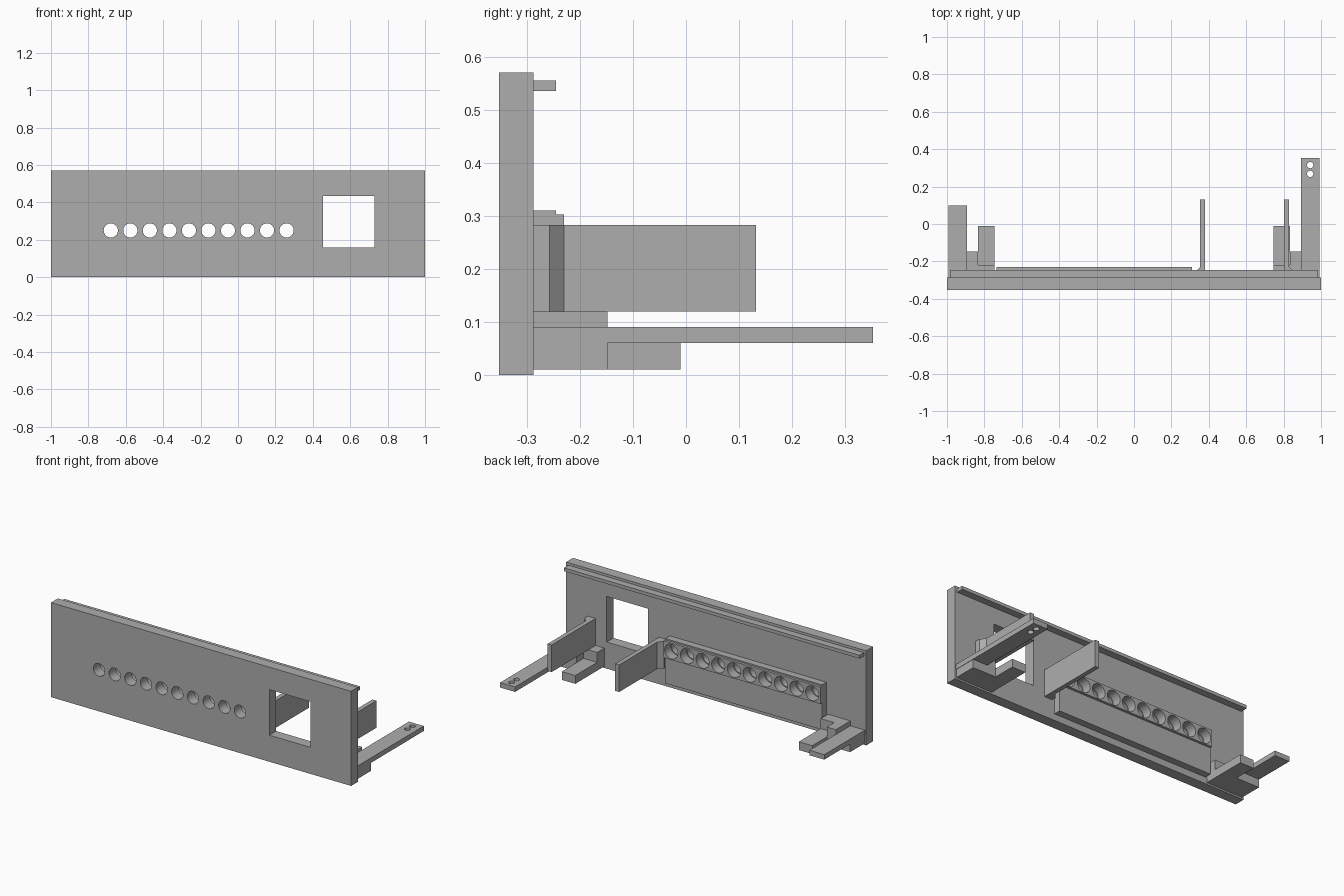
import bpy
import bmesh
import math
from mathutils import Matrix, Vector

cube = bpy.data.objects.get("Cube")
if cube:
    bpy.data.objects.remove(cube, do_unlink=True)

GREY = (0.42, 0.42, 0.42, 1.0)
grey = bpy.data.materials.new("plain grey")
grey.use_nodes = True
grey.diffuse_color = GREY
grey.node_tree.nodes["Principled BSDF"].inputs["Base Color"].default_value = GREY


def finish(name, bm):
    bmesh.ops.recalc_face_normals(bm, faces=bm.faces)
    mesh = bpy.data.meshes.new(name)
    bm.to_mesh(mesh)
    bm.free()
    obj = bpy.data.objects.new(name, mesh)
    bpy.context.collection.objects.link(obj)
    mesh.materials.append(grey)
    return obj


def box(name, x, y, z):
    bm = bmesh.new()
    lo, hi = map(Vector, zip(x, y, z))
    size = hi - lo
    place = Matrix.Translation((lo + hi) / 2) @ Matrix.Diagonal((*size, 1))
    bmesh.ops.create_cube(bm, size=1, matrix=place)
    return finish(name, bm)


def prism(name, outline, z0, z1):
    """Extrude an outline in x, y from z0 to z1."""
    bm = bmesh.new()
    face = bm.faces.new([bm.verts.new((x, y, z0)) for x, y in outline])
    out = bmesh.ops.extrude_face_region(bm, geom=[face])
    verts = [g for g in out["geom"] if isinstance(g, bmesh.types.BMVert)]
    bmesh.ops.translate(bm, verts=verts, vec=(0, 0, z1 - z0))
    return finish(name, bm)


def rods(name, centres, radius, length, axis):
    """Round cutters along y or z."""
    bm = bmesh.new()
    turn = Matrix.Rotation(math.pi / 2, 4, "X") if axis == "Y" else Matrix()
    for c in centres:
        bmesh.ops.create_cone(bm, cap_ends=True, segments=32, radius1=radius,
                              radius2=radius, depth=length,
                              matrix=Matrix.Translation(c) @ turn)
    return finish(name, bm)


def cut(obj, cutter):
    mod = obj.modifiers.new("cut", "BOOLEAN")
    mod.operation = "DIFFERENCE"
    mod.solver = "EXACT"
    mod.object = cutter
    bpy.context.view_layer.objects.active = obj
    bpy.ops.object.modifier_apply(modifier=mod.name)
    bpy.data.objects.remove(cutter, do_unlink=True)


BACK = -0.287   # rear face of the panel
hole_x = [-0.68 + 0.1044 * i for i in range(10)]

# Front panel with a row of round holes and a square window
panel = box("front_panel", (-1, 1), (-0.352, BACK), (0, 0.57))
cut(panel, rods("hole_cutter", [(x, -0.32, 0.25) for x in hole_x], 0.038, 0.2, "Y"))
cut(panel, box("window_cutter", (0.455, 0.73), (-0.5, -0.1), (0.16, 0.435)))

# Ridge along the top of the back
box("top_ridge", (-0.985, 0.985), (BACK, -0.245), (0.535, 0.555))

# Backing plate and raised strip behind the holes
for name, y, z in (("backing_plate", (BACK, -0.245), (0.04, 0.31)),
                   ("hole_strip", (-0.245, -0.23), (0.2, 0.302))):
    part = box(name, (-0.735, 0.31), y, z)
    cut(part, rods("bore_cutter", [(x, -0.26, 0.25) for x in hole_x], 0.044, 0.2, "Y"))

# Upright plates either side of the window, with a sloped foot on the outside
for side, inner, outer in (("left", 0.803, 0.83), ("right", 0.38, 0.353)):
    toe = outer + math.copysign(0.026, outer - inner)
    prism(side + "_window_plate",
          [(inner, BACK), (toe, BACK), (toe, -0.257), (outer, -0.23),
           (outer, 0.132), (inner, 0.132)], 0.12, 0.283)

# Mounting brackets at both ends; the left arm is longer and has two holes
for side, s, reach in (("left", 1, 0.352), ("right", -1, 0.1)):
    def part(name, a, b, y1, z):
        return box(side + name, sorted((s * a, s * b)), (BACK, y1), z)

    part("_bracket_base", 0.745, 0.99, -0.148, (0.01, 0.06))
    part("_bracket_block", 0.745, 0.835, -0.01, (0.01, 0.06))
    part("_bracket_ledge", 0.745, 0.835, -0.218, (0.06, 0.12))
    part("_bracket_riser", 0.835, 0.895, -0.148, (0.06, 0.12))
    arm = part("_arm", 0.893, 0.992, reach, (0.06, 0.09))
    if s > 0:
        cut(arm, rods("arm_cutter", [(0.942, y, 0.075) for y in (0.268, 0.315)],
                      0.017, 0.1, "Z"))
